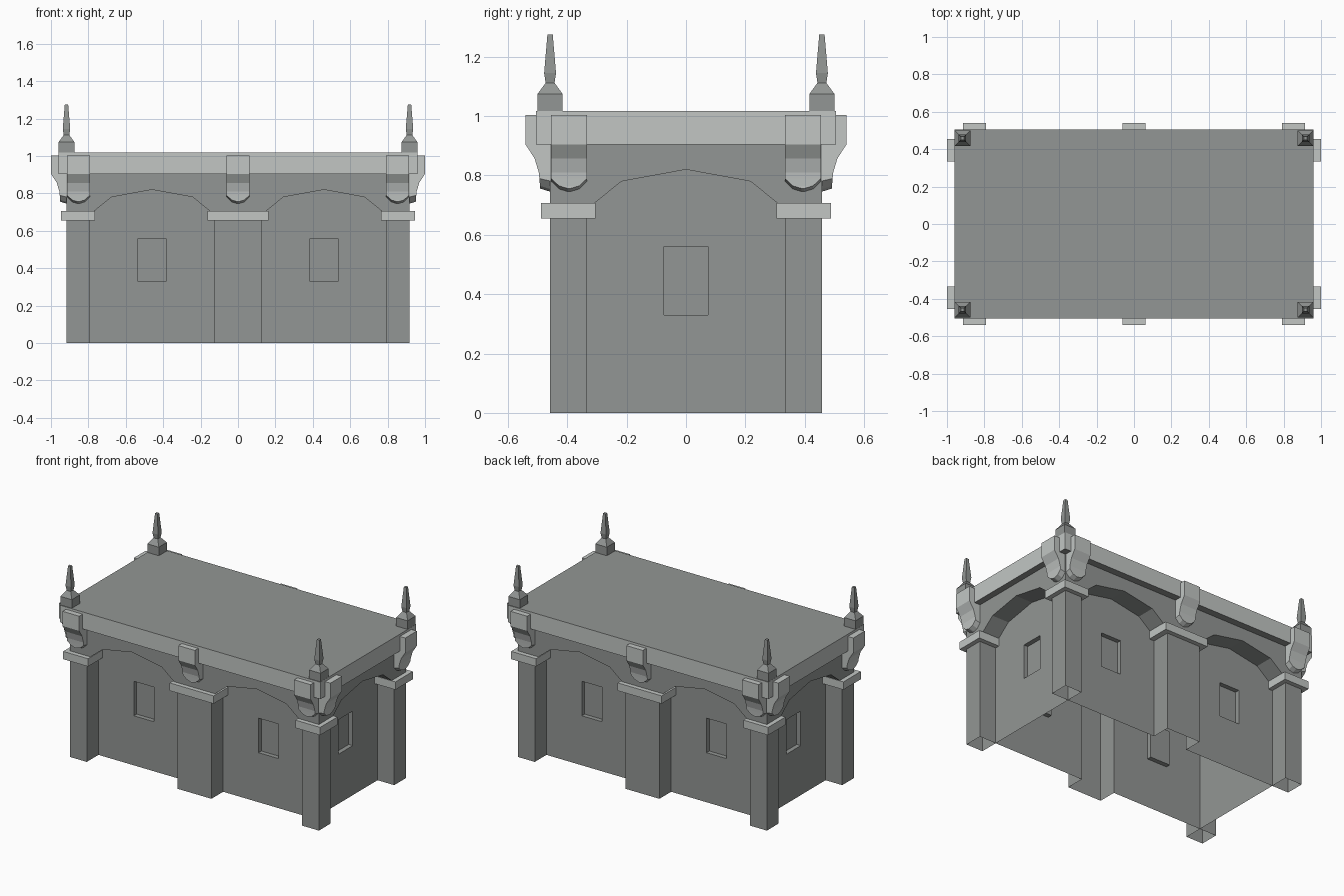
import bpy, bmesh, math
from mathutils import Matrix, Vector

if "Cube" in bpy.data.objects:
    bpy.data.objects.remove(bpy.data.objects["Cube"])


def material(name, rgb):
    mat = bpy.data.materials.new(name)
    mat.use_nodes = True
    mat.diffuse_color = (*rgb, 1)
    mat.node_tree.nodes["Principled BSDF"].inputs["Base Color"].default_value = (*rgb, 1)
    return mat


DARK = material("dark grey stone", (0.29, 0.305, 0.297))
LIGHT = material("light grey stone", (0.54, 0.565, 0.552))

HALF_X, HALF_Y = 0.917, 0.458      # outer faces of the piers
PIER = 0.123                       # corner pier width and recess depth
MID = 0.125                        # half width of the middle pier
SPRING, CROWN = 0.685, 0.82        # arch heights
EAVE, ROOF = 0.905, 1.018          # cornice heights
SIDES = (("front", 0, HALF_X, HALF_Y), ("left", 90, HALF_Y, HALF_X),
         ("back", 180, HALF_X, HALF_Y), ("right", 270, HALF_Y, HALF_X))


def finish(name, bm, *mats):
    bmesh.ops.remove_doubles(bm, verts=bm.verts, dist=0.0001)
    mesh = bpy.data.meshes.new(name)
    bm.to_mesh(mesh)
    bm.free()
    for mat in mats:
        mesh.materials.append(mat)
    obj = bpy.data.objects.new(name, mesh)
    bpy.context.collection.objects.link(obj)
    return obj


def box(name, low, high, *mats):
    bm = bmesh.new()
    bmesh.ops.create_cube(bm, size=1)
    low, high = Vector(low), Vector(high)
    for v in bm.verts:
        v.co = (low + high) / 2 + v.co * (high - low)
    return finish(name, bm, *mats)


def loft(name, rings, mat):
    bm = bmesh.new()
    loops = [[bm.verts.new(p) for p in ring] for ring in rings]
    for a, b in zip(loops, loops[1:]):
        for i in range(len(a)):
            j = (i + 1) % len(a)
            bm.faces.new((a[i], a[j], b[j], b[i]))
    bm.faces.new(loops[0])
    bm.faces.new(loops[-1])
    bmesh.ops.recalc_face_normals(bm, faces=bm.faces)
    return finish(name, bm, mat)


def facade(name, turn, dist, piers):
    """Open wall shell: piers, arched recesses and sunken windows."""
    bm = bmesh.new()

    def face(*pts):                # points are (along, inward, up)
        bm.faces.new([bm.verts.new((u, d - dist, z)) for u, d, z in pts])

    def at(d, pts):
        return [(u, d, z) for u, z in pts]

    def reveal(path, d0, d1):
        for a, b in zip(path, path[1:]):
            face(*at(d0, [a]), *at(d1, [a, b]), *at(d0, [b]))

    for u0, u1 in piers:
        face(*at(0, [(u0, 0), (u1, 0), (u1, EAVE), (u0, EAVE)]))
    for (_, u0), (u1, _) in zip(piers, piers[1:]):
        mid, half = (u0 + u1) / 2, (u1 - u0) / 2
        arch = [(u0, SPRING), (mid - half * 0.65, 0.78), (mid, CROWN),
                (mid + half * 0.65, 0.78), (u1, SPRING)]
        # spandrel, arch reveal and recessed wall
        for a, b in zip(arch, arch[1:]):
            face(*at(0, [a, b, (b[0], EAVE), (a[0], EAVE)]))
        reveal([(u0, 0), *arch, (u1, 0)], 0, PIER)
        face(*at(PIER, arch[::-1]))
        outer = [(u0, 0), (u1, 0), (u1, SPRING), (u0, SPRING)]
        l, r = mid - 0.074, mid + 0.074
        hole = [(l, 0.33), (r, 0.33), (r, 0.56), (l, 0.56)]
        for i in range(4):
            j = (i + 1) % 4
            face(*at(PIER, [outer[i], outer[j], hole[j], hole[i]]))
        # sunken window
        reveal([*hole[::-1], hole[-1]], PIER, PIER + 0.03)
        face(*at(PIER + 0.03, hole))
    bm.transform(Matrix.Rotation(math.radians(turn), 4, "Z"))
    finish(name, bm, DARK)


def bracket(name, turn, dist, u):
    # height, half width, projection, drop at the back
    steps = ((1.003, 0.061, 0.083, 0), (EAVE, 0.061, 0.083, 0),
             (0.857, 0.061, 0.052, 0), (0.81, 0.061, 0.038, 0),
             (0.79, 0.061, 0.036, 0.01), (0.765, 0.034, 0.034, 0.012),
             (0.756, 0.004, 0.034, 0.012))
    rings = [[(u - w, 0.005 - dist, z - drop), (u - w, -out - dist, z),
              (u + w, -out - dist, z), (u + w, 0.005 - dist, z - drop)]
             for z, w, out, drop in steps]
    obj = loft(name, rings, LIGHT)
    obj.data.transform(Matrix.Rotation(math.radians(turn), 4, "Z"))


# walls and brackets on the four sides
for side, turn, half, dist in SIDES:
    ends = [(-half, PIER - half), (half - PIER, half)]
    spots = [-half + 0.064, half - 0.064]
    if half == HALF_X:
        ends.insert(1, (-MID, MID))
        spots.insert(1, 0)
    facade(side + "_wall", turn, dist, ends)
    for i, u in enumerate(spots):
        bracket(f"{side}_bracket_{i + 1}", turn, dist, u)

# cornice slab: light edge, dark roof and underside
cornice = box("cornice_roof", (-0.96, -0.505, EAVE), (0.96, 0.505, ROOF), DARK, LIGHT)
for poly in cornice.data.polygons:
    poly.material_index = int(abs(poly.normal.z) < 0.5)

# pier capitals
LIP, CAP_LOW, CAP_TOP = 0.03, 0.655, 0.707
for sy, end in ((-1, "front"), (1, "back")):
    y0, y1 = sorted((sy * (HALF_Y + LIP), sy * (HALF_Y - PIER - LIP)))
    for sx, hand in ((-1, "right"), (1, "left")):
        x0, x1 = sorted((sx * (HALF_X + LIP), sx * (HALF_X - PIER - LIP)))
        box(f"{end}_{hand}_capital", (x0, y0, CAP_LOW), (x1, y1, CAP_TOP), LIGHT)

        # corner finial: plinth, sloped cap and spire
        steps = ((ROOF, 0.042), (1.075, 0.042), (1.112, 0.015), (1.145, 0.02), (1.275, 0.009))
        rings = [[(sx * HALF_X + a * w, sy * HALF_Y + b * w, z)
                  for a, b in ((-1, -1), (1, -1), (1, 1), (-1, 1))] for z, w in steps]
        loft(f"{end}_{hand}_finial", rings, DARK)
    y0, y1 = sorted((sy * (HALF_Y + LIP), sy * (HALF_Y - PIER)))
    box(f"{end}_middle_capital", (-0.162, y0, CAP_LOW), (0.162, y1, CAP_TOP), LIGHT)
